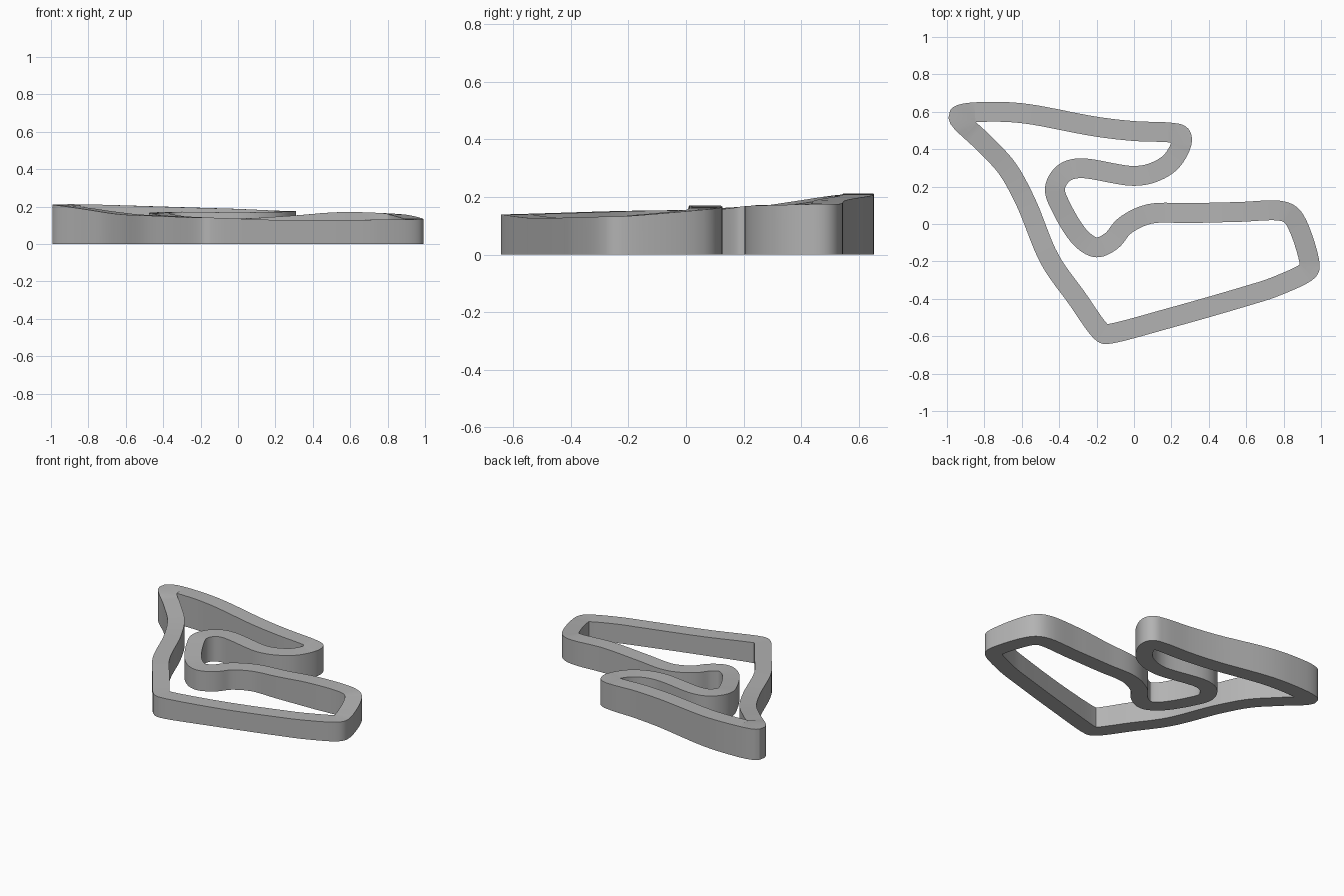
import bpy, bmesh, math
from mathutils import Vector

HALF_WIDTH = 0.053
STEPS = 7

cube = bpy.data.objects.get("Cube")
if cube:
    bpy.data.objects.remove(cube, do_unlink=True)

# Centre line of the circuit: plan position and surface height
PATH = [Vector(p) for p in (
    # back straight and hairpin
    (-.94, .575, .21), (-.91, .59, .212), (-.75, .6, .21), (-.58, .59, .205),
    (-.2, .52, .193), (0, .497, .187), (.2, .488, .178), (.25, .475, .176),
    (.255, .435, .175), (.2, .335, .172), (.11, .278, .17), (0, .257, .168),
    # inner bends
    (-.3, .298, .172), (-.38, .268, .17), (-.423, .19, .166), (-.39, .09, .157),
    (-.28, -.08, .142), (-.2, -.125, .138), (-.12, -.09, .136),
    (-.05, -.01, .136), (.08, .053, .138),
    # raised straight and end curve
    (.3, .058, .152), (.55, .064, .17), (.8, .067, .163), (.855, .03, .156),
    (.94, -.225, .133), (.93, -.25, .132), (.75, -.337, .13), (.6, -.385, .128),
    # front straight and side straight
    (.2, -.5, .128), (-.14, -.588, .14), (-.165, -.585, .14), (-.31, -.39, .146),
    (-.45, -.19, .152), (-.58, .12, .158), (-.68, .3, .17), (-.8, .43, .188))]


def spline_point(p0, p1, p2, p3, u):
    """Centripetal spline between p1 and p2."""
    pts, knots = [p0, p1, p2, p3], [0.0]
    for a, b in zip(pts, pts[1:]):
        knots.append(knots[-1] + math.sqrt((b - a).length))
    t = knots[1] + u * (knots[2] - knots[1])

    def blend(a, b, i, j):
        return a.lerp(b, (t - knots[i]) / (knots[j] - knots[i]))

    a = [blend(pts[i], pts[i + 1], i, i + 1) for i in range(3)]
    b = [blend(a[i], a[i + 1], i, i + 2) for i in range(2)]
    return blend(b[0], b[1], 1, 2)


def offset_edge(line, side):
    """Offset the line sideways and close up folds inside tight corners."""
    n = len(line)
    edge, valid = [], []
    for i, p in enumerate(line):
        d = line[(i + 1) % n] - line[i - 1]
        q = p + Vector((-d.y, d.x, 0)).normalized() * side * HALF_WIDTH
        edge.append(q)
        near = min((q.xy - c.xy).length for c in line)
        valid.append(near > HALF_WIDTH * 0.96)
    result = []
    for i in range(n):
        if valid[i]:
            result.append(edge[i])
            continue
        before = next(k for k in range(1, n) if valid[i - k])
        after = next(k for k in range(1, n) if valid[(i + k) % n])
        result.append((edge[i - before] + edge[(i + after) % n]) / 2)
    return result


count = len(PATH)
centre = [spline_point(PATH[i - 1], PATH[i], PATH[(i + 1) % count],
                       PATH[(i + 2) % count], s / STEPS)
          for i in range(count) for s in range(STEPS)]
outer, inner = offset_edge(centre, 1), offset_edge(centre, -1)

# Solid band: top follows the height, bottom lies flat on the ground
bm = bmesh.new()
rings = []
for o, i in zip(outer, inner):
    section = (o, i, Vector((i.x, i.y, 0)), Vector((o.x, o.y, 0)))
    rings.append([bm.verts.new(v) for v in section])
for k, ring in enumerate(rings):
    following = rings[(k + 1) % len(rings)]
    for j in range(4):
        m = (j + 1) % 4
        bm.faces.new((ring[j], ring[m], following[m], following[j]))
bmesh.ops.remove_doubles(bm, verts=bm.verts, dist=0.0005)
bmesh.ops.recalc_face_normals(bm, faces=bm.faces)

mesh = bpy.data.meshes.new("circuit_track")
bm.to_mesh(mesh)
bm.free()
track = bpy.data.objects.new("circuit_track", mesh)
bpy.context.collection.objects.link(track)

# Smooth walls with crisp rims
mesh.shade_smooth()
mesh.set_sharp_from_angle(angle=math.radians(30))

# Plain grey
grey = bpy.data.materials.new("track_grey")
grey.use_nodes = True
colour = (0.45, 0.45, 0.45, 1)
grey.diffuse_color = colour
grey.node_tree.nodes["Principled BSDF"].inputs["Base Color"].default_value = colour
mesh.materials.append(grey)
